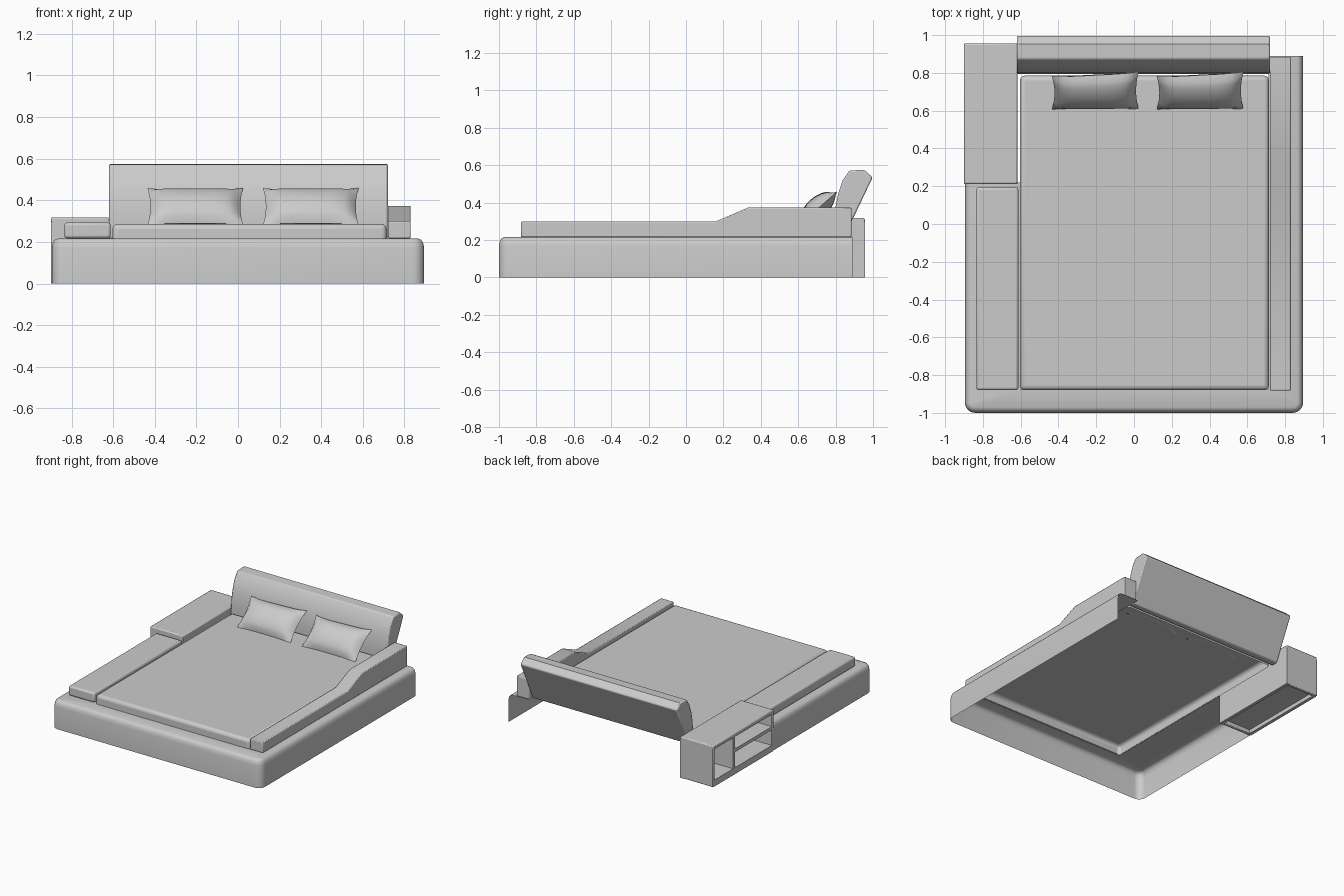
import bpy, bmesh, math
from mathutils import Vector, Matrix

cube = bpy.data.objects.get("Cube")
if cube:
    bpy.data.objects.remove(cube, do_unlink=True)

grey = bpy.data.materials.new("light grey")
grey.use_nodes = True
GREY = (0.6, 0.6, 0.6, 1)
grey.diffuse_color = GREY
grey.node_tree.nodes["Principled BSDF"].inputs["Base Color"].default_value = GREY


def finish(name, bm, bevel=0, segments=2, angle=35, fix_normals=True):
    """Turn a bmesh into a shaded object with an optional rounded edge."""
    bmesh.ops.remove_doubles(bm, verts=bm.verts, dist=0.0001)
    if fix_normals:
        bmesh.ops.recalc_face_normals(bm, faces=bm.faces)
    mesh = bpy.data.meshes.new(name)
    bm.to_mesh(mesh)
    bm.free()
    mesh.materials.append(grey)
    obj = bpy.data.objects.new(name, mesh)
    bpy.context.collection.objects.link(obj)
    if bevel:
        mod = obj.modifiers.new("rounded edges", 'BEVEL')
        mod.width, mod.segments, mod.limit_method = bevel, segments, 'ANGLE'
        mod.angle_limit = math.radians(50)
    bpy.ops.object.select_all(action='DESELECT')
    obj.select_set(True)
    bpy.context.view_layer.objects.active = obj
    bpy.ops.object.shade_smooth_by_angle(angle=math.radians(angle))
    return obj


def box(name, low, high, bevel=0, segments=2, open_bottom=False):
    low, high = Vector(low), Vector(high)
    bm = bmesh.new()
    size = high - low
    bmesh.ops.create_cube(bm, size=1, matrix=Matrix.Translation((low + high) / 2)
                          @ Matrix.Diagonal((*size, 1)))
    if open_bottom:
        under = [f for f in bm.faces if f.normal.z < -0.5]
        bmesh.ops.delete(bm, geom=under, context='FACES_ONLY')
    return finish(name, bm, bevel, segments, fix_normals=not open_bottom)


def extrude_x(name, profile, x0, x1, bevel=0):
    """Side profile in (y, z) stretched from x0 to x1."""
    bm = bmesh.new()
    face = bm.faces.new([bm.verts.new((x0, y, z)) for y, z in profile])
    out = bmesh.ops.extrude_face_region(bm, geom=[face])
    moved = [v for v in out["geom"] if isinstance(v, bmesh.types.BMVert)]
    bmesh.ops.translate(bm, verts=moved, vec=(x1 - x0, 0, 0))
    return finish(name, bm, bevel)


# Platform: thin U-shaped shell, open underneath and at the back
def platform():
    half, front, r, steps = 0.895, -1.0, 0.055, 6
    in_left, in_right, in_front = 0.712, -0.602, -0.877
    path = [((half, 0.89), (-1, 0), (in_left, 0.89))]
    for side, inner_x in ((1, in_left), (-1, in_right)):
        for i in range(steps + 1):
            t = i / steps if side > 0 else 1 - i / steps
            a = t * math.pi / 2
            n = (side * math.cos(a), -math.sin(a))
            p = (side * (half - r) + n[0] * r, front + r + n[1] * r)
            path.append((p, (-n[0], -n[1]), (inner_x, in_front)))
    path.append(((-half, 0.22), (1, 0), (in_right, 0.22)))
    section = [(0, 0), (0, 0.17), (0.005, 0.195), (0.015, 0.21), (0.03, 0.216)]
    bm = bmesh.new()
    rows = [[bm.verts.new((p[0] + n[0] * o, p[1] + n[1] * o, z)) for p, n, _ in path]
            for o, z in section]
    rows.append([bm.verts.new((*q, 0.216)) for _, _, q in path])
    for a, b in zip(rows, rows[1:]):
        for i in range(len(path) - 1):
            bm.faces.new((a[i + 1], a[i], b[i], b[i + 1]))
    finish("platform", bm, fix_normals=False)


platform()
box("mattress", (-0.604, -0.88, 0.212), (0.714, 0.785, 0.286), 0.024, 3, open_bottom=True)
box("side_cushion", (-0.835, -0.88, 0.217), (-0.612, 0.195, 0.293), 0.014, 3)

# Side rest with a raised rear part
extrude_x("side_rest", [(-0.882, 0.217), (-0.882, 0.3), (0.16, 0.3), (0.33, 0.373),
                        (0.885, 0.373), (0.885, 0.217)], 0.72, 0.83, 0.006)

# Leaning headboard
extrude_x("headboard", [(0.795, 0.215), (0.795, 0.31), (0.8, 0.38), (0.814, 0.45),
                        (0.838, 0.52), (0.874, 0.572), (0.953, 0.575), (0.998, 0.535),
                        (0.845, 0.215)], -0.62, 0.72, 0.008)

# Bedside cabinet, open on its outer side
X0, X1, Y0, Y1 = -0.9, -0.618, 0.212, 0.956
T = 0.025
box("cabinet_top", (X0, Y0, 0.285), (X1, Y1, 0.318), 0.008)
box("cabinet_inner_wall", (X1 - T, Y0, 0), (X1, Y1, 0.3))
box("cabinet_rear_wall", (X0, Y1 - T, 0), (X1, Y1, 0.3), 0.005)
box("cabinet_front_wall", (X0, Y0, 0), (X1, Y0 + T, 0.3), 0.005)
box("cabinet_plinth", (X0, Y0 + T / 2, 0), (X0 + T, Y1 - T / 2, 0.05))
box("cabinet_floor", (X0 + T / 2, Y0 + T, 0.03), (X1 - T / 2, Y1 - T, 0.05))
box("cabinet_divider", (X0, 0.685, 0.04), (X1 - T / 2, 0.71, 0.3))
box("cabinet_shelf", (X0, Y0 + T, 0.17), (X1 - T / 2, 0.69, 0.195))


# Pillows: full middle, pinched corners, leaning back with a slight twist
def pillow(name, x):
    n, m = 16, 10
    bm = bmesh.new()
    lean = Matrix.Translation((x, 0.7, 0.37)) @ Matrix.Rotation(math.radians(43), 4, 'X')
    for side in (1, -1):
        grid = []
        for j in range(m + 1):
            v = 2 * j / m - 1
            row = []
            for i in range(n + 1):
                u = 2 * i / n - 1
                px = 0.23 * u * (1 - 0.06 * (1 - v * v))
                py = 0.13 * v * (1 - 0.08 * (1 - u ** 4))
                pz = side * 0.056 * ((1 - u ** 4) * (1 - v * v)) ** 0.6
                twist = Vector((0, 0.012 * u * (v + 1) / 2, 0))
                row.append(bm.verts.new(lean @ Vector((px, py, pz)) + twist))
            grid.append(row)
        for a, b in zip(grid, grid[1:]):
            for i in range(n):
                bm.faces.new((a[i], a[i + 1], b[i + 1], b[i]))
    finish(name, bm, angle=60)


pillow("right_pillow", -0.205)
pillow("left_pillow", 0.35)
